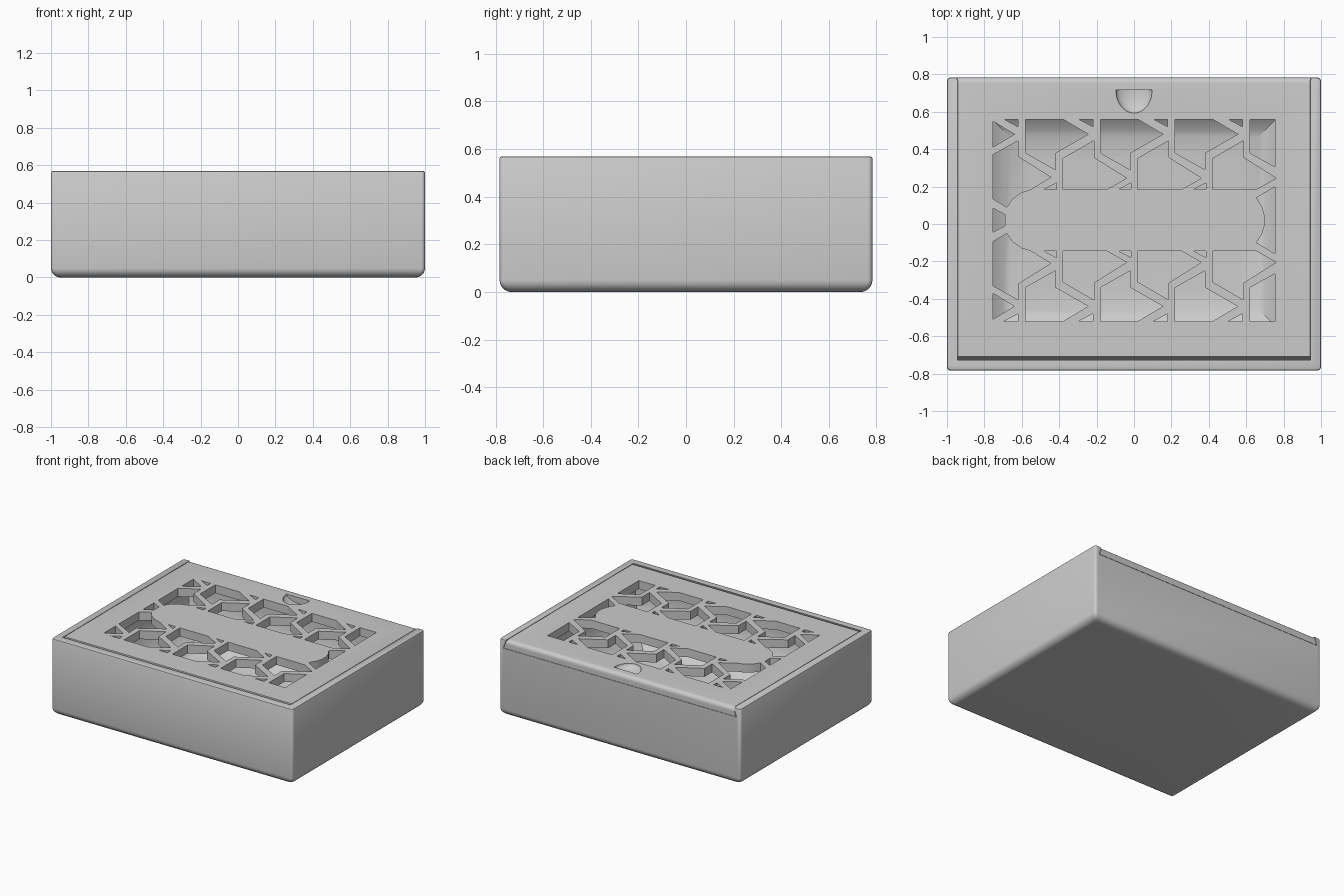
import bpy, bmesh
from math import sin, cos, pi, radians

if "Cube" in bpy.data.objects:
    bpy.data.objects.remove(bpy.data.objects["Cube"])

grey = bpy.data.materials.new("plain_grey")
grey.use_nodes = True
grey.diffuse_color = (0.6, 0.6, 0.6, 1)
grey.node_tree.nodes["Principled BSDF"].inputs["Base Color"].default_value = (0.6, 0.6, 0.6, 1)

W, D, H = 1.0, 0.783, 0.57      # half width, half depth, height
SEAT = 0.505                    # height of the ledge under the lid


def rect(x, y0, y1, z, r=0.0, n=5):
    """Rectangle ring, symmetric in x, with optional round corners."""
    if r == 0:
        return [(x, y0, z), (x, y1, z), (-x, y1, z), (-x, y0, z)]
    centres = [(x - r, y1 - r), (r - x, y1 - r), (r - x, y0 + r), (x - r, y0 + r)]
    return [(cx + r * cos((q + i / n) * pi / 2), cy + r * sin((q + i / n) * pi / 2), z)
            for q, (cx, cy) in enumerate(centres) for i in range(n + 1)]


def loft(bm, rings):
    """Closed solid through a stack of rings."""
    loops = [[bm.verts.new(p) for p in ring] for ring in rings]
    for a, b in zip(loops, loops[1:]):
        for i in range(len(a)):
            j = (i + 1) % len(a)
            bm.faces.new((a[i], a[j], b[j], b[i]))
    bm.faces.new(loops[0][::-1])
    bm.faces.new(loops[-1])


def make(name, bm):
    bmesh.ops.recalc_face_normals(bm, faces=bm.faces[:])
    mesh = bpy.data.meshes.new(name)
    bm.to_mesh(mesh)
    bm.free()
    mesh.materials.append(grey)
    ob = bpy.data.objects.new(name, mesh)
    bpy.context.collection.objects.link(ob)
    return ob


def solid(name, rings):
    bm = bmesh.new()
    loft(bm, rings)
    return make(name, bm)


def cut(ob, cutter):
    """Subtract the cutter, bake the result and drop the cutter."""
    cutter.hide_render = True
    mod = ob.modifiers.new("cut", "BOOLEAN")
    mod.operation, mod.solver, mod.object = "DIFFERENCE", "EXACT", cutter
    dg = bpy.context.evaluated_depsgraph_get()
    mesh = bpy.data.meshes.new_from_object(ob.evaluated_get(dg))
    ob.modifiers.clear()
    ob.data = mesh
    bpy.data.objects.remove(cutter)


def arc(r, n):
    """Fillet steps as (inset, rise) from the floor up to the wall."""
    return [(r - r * sin(t), r - r * cos(t)) for t in (i * pi / 2 / n for i in range(n + 1))]


# Box body: rounded bottom edge, slightly softened corners and rim
rings = [rect(W - i, i - D, D - i, z, 0.02) for i, z in arc(0.05, 6)]
rings += [rect(W - i, i - D, D - i, H - 0.01 + z, 0.02) for i, z in ((0, 0), (0.003, 0.007), (0.01, 0.01))]
box = solid("box_body", rings)

# Dovetail slot, open at the back
slope = 0.022 / (H - SEAT)
cut(box, solid("slot_cutter", [rect(0.967 - slope * (z - SEAT), -0.742 + slope * (z - SEAT) * 0.7, 1, z)
                               for z in (SEAT, H + 0.03)]))

# Scooped tray with wide fillets
rings = [rect(0.9 - i, i - 0.69, 0.7 - i, 0.04 + z) for i, z in arc(0.35, 14)]
cut(box, solid("tray_cutter", rings + [rect(0.9, -0.69, 0.7, 0.53)]))

# Sliding lid with a rounded back edge
z0, r = SEAT + 0.002, 0.03
levels = [(z0, D)] + [(H - r + r * sin(t), D - r + r * cos(t)) for t in (i * pi / 12 for i in range(7))]
lid = solid("sliding_lid", [rect(0.962 - slope * (z - z0), -0.725 + (z - z0) * 0.25, y, z) for z, y in levels])

# Lid openings: two staggered rows of arrows on each side of a plain centre
upper = [(0, .54), (.2, .54), (.335, .46), (.16, .36), (.16, .27), (0, .36)]
lower = [(0, .165), (0, .33), (.165, .425), (.165, .335), (.34, .225), (.235, .165)]
top_chip = [(.285, .54), (.36, .54), (.36, .5)]
low_chip = [(.1, .165), (.165, .165), (.165, .2)]


def repeat(shape, start, count):
    return [[(x + start + 0.4 * i, y) for x, y in shape] for i in range(count)]


half = (repeat(upper, -.58, 3) + repeat(lower, -.38, 3)
        + repeat(top_chip, -.98, 4) + repeat(low_chip, -.58, 3))
half += [
    [(-.755, .53), (-.64, .46), (-.755, .39)],
    [(-.755, .35), (-.62, .425), (-.62, .34), (-.445, .23), (-.555, .163),
     (-.6, .15), (-.65, .115), (-.68, .07), (-.755, .115)],
    [(.62, .54), (.755, .54), (.755, .285), (.62, .36)],
]
holes = half + [[(x, -y) for x, y in p] for p in half]
for end in ([(.755, .18), (.655, .12), (.685, .07), (.7, .02)], [(-.755, .065), (-.69, .03)]):
    holes.append(end + [(x, -y) for x, y in reversed(end)])

bm = bmesh.new()
for p in holes:
    loft(bm, [[(x, y + 0.02, z) for x, y in p] for z in (SEAT - 0.05, H + 0.05)])
cut(lid, make("opening_cutter", bm))

# Thumb scoop near the back of the lid
bm = bmesh.new()
bmesh.ops.create_uvsphere(bm, u_segments=40, v_segments=24, radius=1)
cutoff = bmesh.ops.bisect_plane(bm, geom=bm.verts[:] + bm.edges[:] + bm.faces[:], plane_co=(0, 0.001, 0),
                                plane_no=(0, 1, 0), clear_outer=True)
bmesh.ops.holes_fill(bm, edges=[e for e in bm.edges if e.is_boundary])
for v in bm.verts:
    v.co = (v.co.x * 0.097, 0.715 + v.co.y * 0.122, H + v.co.z * 0.045)
cut(lid, make("scoop_cutter", bm))

# Smooth shading with sharp edges kept
for ob in (box, lid):
    bpy.ops.object.select_all(action="DESELECT")
    ob.select_set(True)
    bpy.context.view_layer.objects.active = ob
    bpy.ops.object.shade_smooth_by_angle(angle=radians(30))
